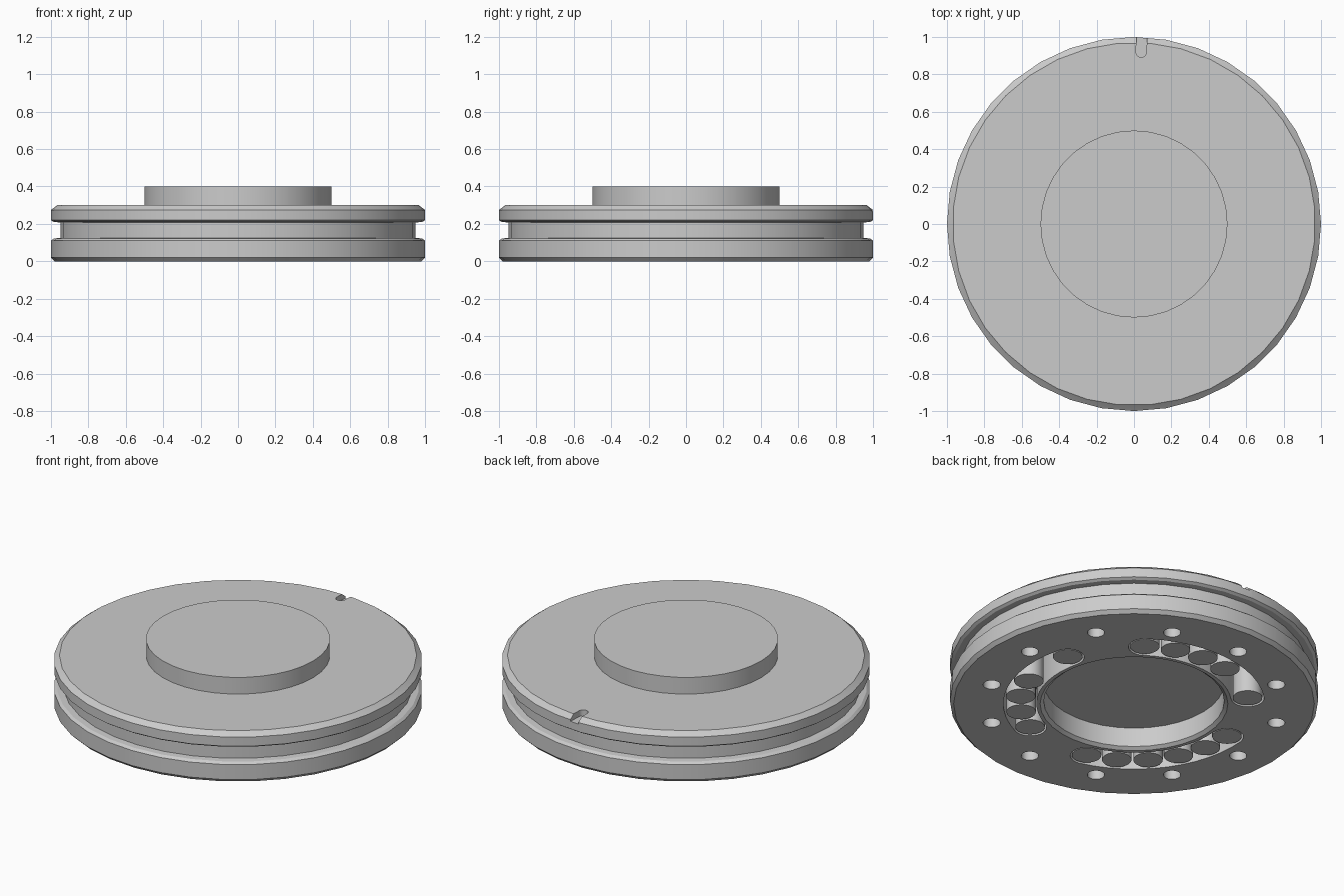
import bpy
import bmesh
from math import sin, cos, pi, radians

cube = bpy.data.objects.get("Cube")
if cube:
    bpy.data.objects.remove(cube, do_unlink=True)

grey = bpy.data.materials.new("plain grey")
grey.use_nodes = True
COLOUR = (0.6, 0.6, 0.6, 1)
grey.diffuse_color = COLOUR
for node in grey.node_tree.nodes:
    if node.type == 'BSDF_PRINCIPLED':
        node.inputs["Base Color"].default_value = COLOUR


def finish(name, bm):
    bmesh.ops.recalc_face_normals(bm, faces=bm.faces[:])
    mesh = bpy.data.meshes.new(name)
    bm.to_mesh(mesh)
    bm.free()
    mesh.materials.append(grey)
    obj = bpy.data.objects.new(name, mesh)
    bpy.context.collection.objects.link(obj)
    return obj


def polar(radius, angle):
    return radius * cos(angle), radius * sin(angle)


def lathe(name, profile, sides):
    """Spin (radius, height, twist) points round z and cap both ends."""
    bm = bmesh.new()
    rings = [[bm.verts.new((*polar(r, 2 * pi * i / sides + radians(twist)), z))
              for i in range(sides)] for r, z, twist in profile]
    for low, high in zip(rings, rings[1:]):
        for i in range(sides):
            j = (i + 1) % sides
            bm.faces.new((low[i], low[j], high[j], high[i]))
    bm.faces.new(rings[0])
    bm.faces.new(rings[-1])
    # Twisted bands become clean triangles
    twisted = [f for f in bm.faces if len(f.verts) == 4 and
               abs(f.normal.dot(f.normal)) < 2 and
               max(v.co.z for v in f.verts) > 0.29]
    bmesh.ops.triangulate(bm, faces=twisted)
    return finish(name, bm)


def prism(name, outline, bottom, top):
    bm = bmesh.new()
    face = bm.faces.new([bm.verts.new((x, y, bottom)) for x, y in outline])
    extruded = bmesh.ops.extrude_face_region(bm, geom=[face])["geom"]
    verts = [g for g in extruded if isinstance(g, bmesh.types.BMVert)]
    bmesh.ops.translate(bm, verts=verts, vec=(0, 0, top - bottom))
    return finish(name, bm)


def circle(centre, radius, sides=24):
    return [(centre[0] + radius * cos(2 * pi * i / sides),
             centre[1] + radius * sin(2 * pi * i / sides)) for i in range(sides)]


def arc_slot(start, end, radius, half):
    """Curved slot outline with round ends."""
    steps = 12
    angles = [start + (end - start) * i / steps for i in range(steps + 1)]
    points = [polar(radius + half, a) for a in angles]
    for centre, turn in ((end, 0), (start, pi)):
        cx, cy = polar(radius, centre)
        for i in range(1, steps):
            dx, dy = polar(half, centre + turn + pi * i / steps)
            points.append((cx + dx, cy + dy))
        if turn == 0:
            points += [polar(radius - half, a) for a in reversed(angles)]
    return points


def smooth(obj):
    bpy.ops.object.select_all(action='DESELECT')
    obj.select_set(True)
    bpy.context.view_layer.objects.active = obj
    bpy.ops.object.shade_smooth_by_angle(angle=radians(25))


# Grooved disc with raised hub and hollow underside
disc = lathe("grooved_disc", [
    (0.49, 0.13, 0), (0.49, 0.015, 0), (0.51, 0, 0),
    (0.98, 0, 0), (1, 0.02, 0), (1, 0.11, 0), (0.985, 0.122, 0),
    (0.95, 0.125, 0), (0.95, 0.208, 0), (0.985, 0.21, 0), (1, 0.22, 0),
    (1, 0.275, 0), (0.97, 0.3, 5), (0.5, 0.3, 0), (0.5, 0.4, 0)], 36)

# Screw holes, roller slots and rim notch
cutters = []
HOLES = 12
for i in range(HOLES):
    centre = polar(0.8, radians(5 + 360 / HOLES * i))
    cutters.append(prism("hole_cutter", circle(centre, 0.047), -0.1, 0.1))

SLOT_RADIUS, STEP, COUNT = 0.62, 15.8, 6
DEPTH = 0.2
rollers = []
for group in range(3):
    middle = 95 + 120 * group
    first = middle - STEP * (COUNT - 1) / 2
    last = middle + STEP * (COUNT - 1) / 2
    outline = arc_slot(radians(first), radians(last), SLOT_RADIUS, 0.09)
    cutters.append(prism("slot_cutter", outline, -0.1, DEPTH))
    for i in range(COUNT):
        if i == COUNT - 2 and group != 1:
            continue
        centre = polar(SLOT_RADIUS, radians(first + STEP * i))
        rollers.append(prism("roller", circle(centre, 0.08), 0.003, DEPTH + 0.01))

notch_angle = radians(87.6)
outline = [polar(0.92, notch_angle)]
cx, cy = outline.pop()
for i in range(13):
    dx, dy = polar(0.028, notch_angle + pi / 2 + pi * i / 12)
    outline.append((cx + dx, cy + dy))
ox, oy = polar(0.2, notch_angle)
outline += [(outline[-1][0] + ox, outline[-1][1] + oy),
            (outline[0][0] + ox, outline[0][1] + oy)]
cutters.append(prism("notch_cutter", outline, 0.265, 0.5))

for cutter in cutters:
    cutter.hide_render = True
    mod = disc.modifiers.new("cut", 'BOOLEAN')
    mod.operation = 'DIFFERENCE'
    mod.solver = 'EXACT'
    mod.object = cutter
    bpy.context.view_layer.objects.active = disc
    bpy.ops.object.modifier_apply(modifier=mod.name)
    bpy.data.objects.remove(cutter, do_unlink=True)

for obj in [disc] + rollers:
    smooth(obj)
